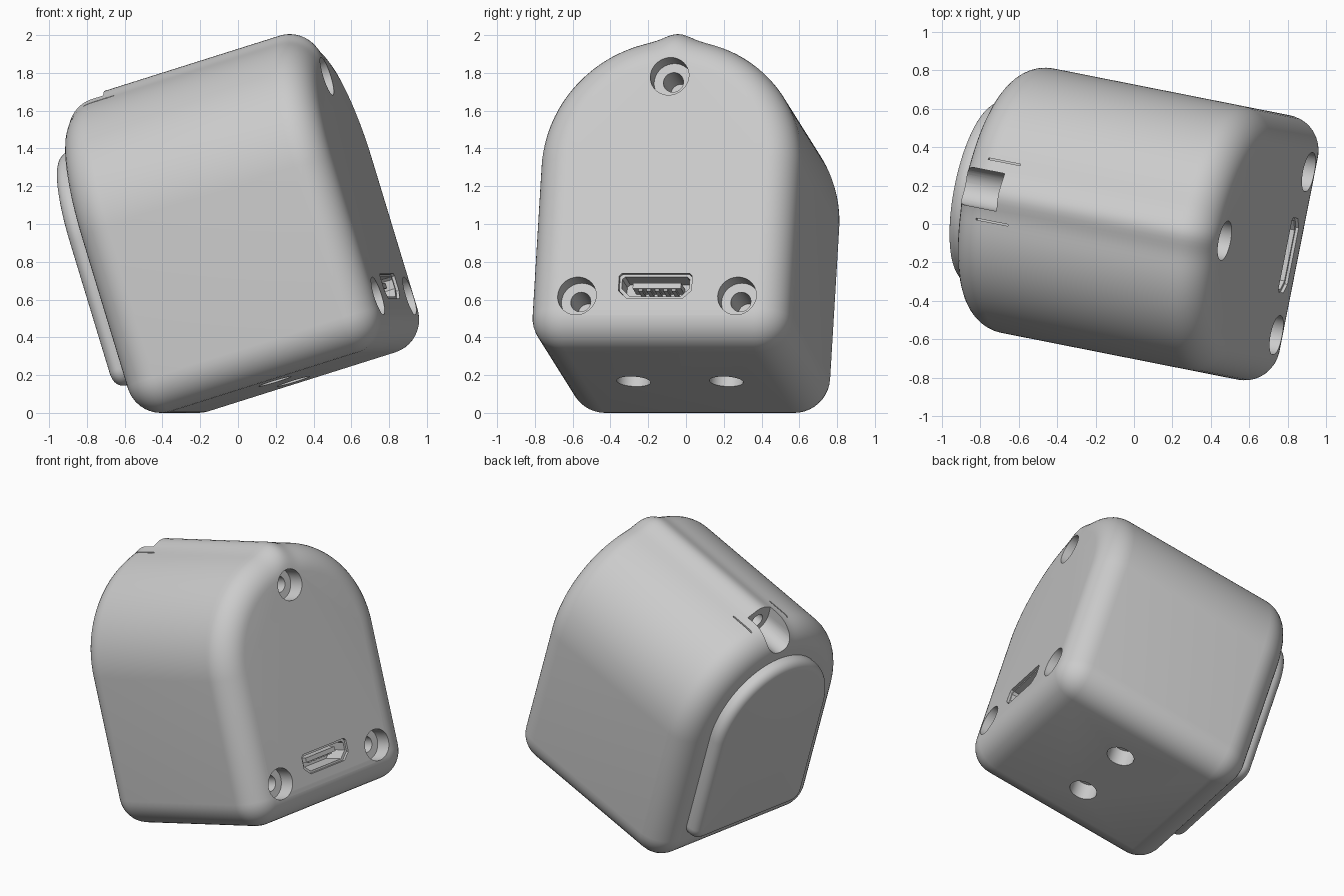
import bpy, bmesh, math
from mathutils import Matrix

if "Cube" in bpy.data.objects:
    bpy.data.objects.remove(bpy.data.objects["Cube"], do_unlink=True)

grey = bpy.data.materials.new("light_grey_plastic")
grey.use_nodes = True
COLOR = (0.6, 0.6, 0.6, 1)
grey.diffuse_color = COLOR
grey.node_tree.nodes["Principled BSDF"].inputs["Base Color"].default_value = COLOR

FRONT, BACK = -0.435, 0.98     # screen side and port side along the depth axis
FLOOR, HALF, ROUND = 0.075, 0.70, 0.18
ARCH_Z = 1.797 - HALF
parts = []


def loft(name, loops, closed_ring=False):
    """Skin a row of equal point loops; cap the ends, or join last to first."""
    bm = bmesh.new()
    rows = [[bm.verts.new(p) for p in loop] for loop in loops]
    n = len(rows[0])
    pairs = list(zip(rows, rows[1:]))
    if closed_ring:
        pairs.append((rows[-1], rows[0]))
    else:
        bm.faces.new(rows[0])
        bm.faces.new(rows[-1])
    for a, b in pairs:
        for i in range(n):
            j = (i + 1) % n
            bm.faces.new((a[i], a[j], b[j], b[i]))
    bmesh.ops.recalc_face_normals(bm, faces=bm.faces)
    mesh = bpy.data.meshes.new(name)
    bm.to_mesh(mesh)
    bm.free()
    mesh.materials.append(grey)
    obj = bpy.data.objects.new(name, mesh)
    bpy.context.collection.objects.link(obj)
    return obj


def arch(x, half, bottom, corner, inset=0.0, hump=0.0):
    """Arched outline with rounded lower corners, shrunk by inset."""
    pts = []
    for i in range(97):
        t = math.pi * i / 96
        bump = hump * math.exp(-((t - math.pi / 2) * half / 0.085) ** 2)
        r = half - inset + bump
        pts.append((x, r * math.cos(t), ARCH_Z + r * math.sin(t)))
    r = corner - inset
    for side, start in ((-1, math.pi), (1, 1.5 * math.pi)):
        for i in range(11):
            t = start + math.pi / 2 * i / 10
            pts.append((x, side * (half - corner) + r * math.cos(t),
                        bottom + corner + r * math.sin(t)))
    return pts


def fillet(r, steps=10):
    """Pairs of (distance from end, inset) along a quarter round."""
    angles = [math.pi / 2 * i / steps for i in range(steps + 1)]
    return [(r - r * math.cos(t), r - r * math.sin(t)) for t in angles]


def circle(x, y, z, r, n=40):
    return [(x, y + r * math.cos(math.tau * i / n), z + r * math.sin(math.tau * i / n))
            for i in range(n)]


def box(name, x0, x1, y, z, w, h):
    outline = ((-1, -1), (1, -1), (1, 1), (-1, 1))
    return loft(name, [[(x, y + a * w / 2, z + b * h / 2) for a, b in outline]
                       for x in (x0, x1)])


# Main shell with a soft ridge along the top
front_round = [arch(FRONT + d, HALF, FLOOR, ROUND + 0.01, i, 0.034) for d, i in fillet(ROUND)]
back_round = [arch(BACK - d, HALF, FLOOR, ROUND + 0.01, i, 0.034) for d, i in fillet(ROUND)]
body = loft("main_shell", front_round + back_round[::-1])
parts.append(body)

# Raised screen cover with a gently domed face
RIM_X, COVER = -0.525, (0.485, 0.285, 0.09)
rim = [arch(RIM_X + d, *COVER, i) for d, i in fillet(0.06)]
cover_loops = []
for s in (0.1, 0.3, 0.5, 0.7, 0.85):
    cover_loops.append([(RIM_X - 0.022 * (1 - s * s), y * s, 0.93 + (z - 0.93) * s)
                        for x, y, z in rim[0]])
cover_loops += rim + [arch(FRONT + 0.04, *COVER)]
parts.append(loft("screen_cover", cover_loops))

cutters = []

# Stepped screw holes in the back
for y, z in ((-0.005, 1.55), (-0.434, 0.333), (0.43, 0.333)):
    steps = ((BACK + 0.1, 0.104), (BACK - 0.11, 0.104), (BACK - 0.11, 0.054), (BACK - 0.32, 0.054))
    cutters.append(loft("screw_hole", [circle(x, y, z, r) for x, r in steps]))

# Round sockets underneath
for y in (-0.245, 0.255):
    bpy.ops.mesh.primitive_cylinder_add(vertices=40, radius=0.09, depth=0.24,
                                        location=(0.28, y, FLOOR))
    cutters.append(bpy.context.object)

# Port opening
PORT_Y, PORT_Z = -0.015, 0.388
half_port = [(0.15, -0.07), (0.197, -0.025), (0.197, 0.055), (0.182, 0.07)]
port = half_port + [(-y, z) for y, z in reversed(half_port)]


def port_loop(x, shrink=0.0):
    return [(x, PORT_Y + y - math.copysign(shrink, y), PORT_Z + z - math.copysign(shrink, z))
            for y, z in port]


cutters.append(loft("port_opening", [port_loop(BACK + 0.1), port_loop(BACK - 0.16)]))

# Strap groove, its tunnel and two side slits on top
GROOVE_Y = 0.015
groove = []
for x in (FRONT - 0.2, -0.19):
    arc = [math.pi + math.pi * i / 20 for i in range(21)]
    groove.append([(x, GROOVE_Y + 0.1 * math.cos(t), 1.74 + 0.1 * math.sin(t)) for t in arc]
                  + [(x, GROOVE_Y + 0.1, 2.0), (x, GROOVE_Y - 0.1, 2.0)])
cutters.append(loft("strap_groove", groove))
cutters.append(loft("strap_tunnel", [circle(x, GROOVE_Y, 1.73, 0.048) for x in (-0.25, 0.02)]))
for y in (-0.16, 0.16):
    cutters.append(box("slit", -0.3, -0.12, y + GROOVE_Y, 1.83, 0.008, 0.16))

for cutter in cutters:
    cutter.hide_render = True
    mod = body.modifiers.new("cut", 'BOOLEAN')
    mod.operation = 'DIFFERENCE'
    mod.solver = 'EXACT'
    mod.object = cutter
    bpy.ops.object.select_all(action='DESELECT')
    body.select_set(True)
    bpy.context.view_layer.objects.active = body
    bpy.ops.object.modifier_apply(modifier=mod.name)
    bpy.data.objects.remove(cutter, do_unlink=True)

# Port sleeve, tongue and contacts
x0, x1 = BACK - 0.158, BACK - 0.015
parts.append(loft("port_sleeve", [port_loop(x0, 0.002), port_loop(x1, 0.002),
                                  port_loop(x1, 0.015), port_loop(x0, 0.015)], True))
parts.append(box("port_tongue", x0, x1 - 0.03, PORT_Y, PORT_Z + 0.015, 0.26, 0.03))
for i in range(5):
    parts.append(box("port_contact", x0, x1 - 0.04, PORT_Y + (i - 2) * 0.045,
                     PORT_Z - 0.005, 0.022, 0.012))

# Tilt and turn the whole model
turn = (Matrix.Rotation(math.radians(-11.2), 4, 'Z')
        @ Matrix.Rotation(math.radians(-17.2), 4, 'Y'))
for obj in parts:
    obj.data.transform(turn)

# Centre it and stand it on the ground
points = [v.co for obj in parts for v in obj.data.vertices]
xs, ys, zs = zip(*points)
place = Matrix.Translation((-(min(xs) + max(xs)) / 2, -(min(ys) + max(ys)) / 2, -min(zs)))
for obj in parts:
    obj.data.transform(place)
    obj.data.materials.clear()
    obj.data.materials.append(grey)
    for poly in obj.data.polygons:
        poly.material_index = 0
    bpy.ops.object.select_all(action='DESELECT')
    obj.select_set(True)
    bpy.context.view_layer.objects.active = obj
    bpy.ops.object.shade_smooth_by_angle(angle=math.radians(30))
